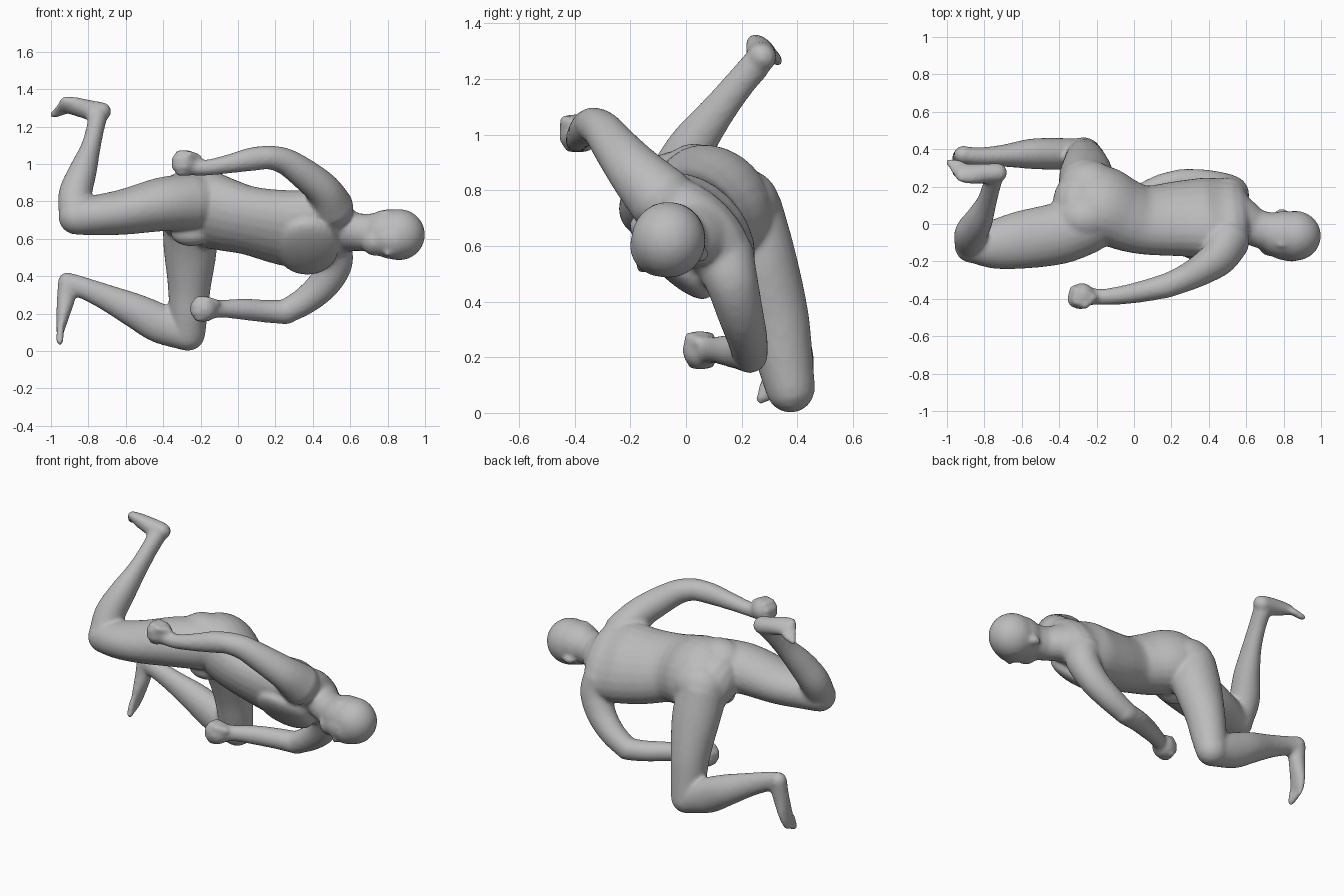
import bpy, bmesh, math
from mathutils import Vector, Matrix

SEG = 24
SWELL = 0.003                # makes up for the final softening
parts = bmesh.new()


def spline(p0, p1, p2, p3, t):
    """Catmull-Rom blend of four rows."""
    return [0.5 * (2 * b + (c - a) * t + (2 * a - 5 * b + 4 * c - d) * t * t
                   + (3 * b - a - 3 * c + d) * t ** 3)
            for a, b, c, d in zip(p0, p1, p2, p3)]


def limb(rows, side):
    """Round-ended loft through rows of (x, y, z, width radius, depth radius)."""
    side = Vector(side)
    ext = [rows[0]] + rows + [rows[-1]]
    dense = []
    for i in range(len(rows) - 1):
        dense += [spline(*ext[i:i + 4], k / 5) for k in range(5)]
    dense.append(list(rows[-1]))
    pos = [Vector(r[:3]) for r in dense]
    n = len(dense)
    rings = []
    for i, r in enumerate(dense):
        t = (pos[min(i + 1, n - 1)] - pos[max(i - 1, 0)]).normalized()
        u = (side - t * side.dot(t)).normalized()
        rings.append((pos[i], t, u, t.cross(u), r[3] + SWELL, r[4] + SWELL))

    # Rounded caps at both ends
    def cap(ring, sign):
        c, t, u, v, a, b = ring
        return [(c + t * sign * min(a, b) * math.sin(q), t, u, v,
                 a * math.cos(q), b * math.cos(q)) for q in (0.4, 0.8, 1.15, 1.45)]
    rings = cap(rings[0], -1)[::-1] + rings + cap(rings[-1], 1)
    loops = []
    for c, t, u, v, a, b in rings:
        loops.append([parts.verts.new(c + u * a * math.cos(w) + v * b * math.sin(w))
                      for w in (2 * math.pi * k / SEG for k in range(SEG))])
    for l0, l1 in zip(loops, loops[1:]):
        for k in range(SEG):
            j = (k + 1) % SEG
            parts.faces.new((l0[k], l0[j], l1[j], l1[k]))
    parts.faces.new(loops[0][::-1])
    parts.faces.new(loops[-1])


def blob(center, radii, roll=0):
    """Ellipsoid, rolled about the long body axis."""
    m = (Matrix.Translation(center) @ Matrix.Rotation(math.radians(roll), 4, 'X')
         @ Matrix.Diagonal((*radii, 1)))
    bmesh.ops.create_uvsphere(parts, u_segments=28, v_segments=18, radius=1, matrix=m)


X, Y = (1, 0, 0), (0, 1, 0)
ACROSS = (0, -0.7, 0.7)      # shoulder to shoulder

# Torso with chest, buttocks and groin
limb([(-0.28, 0.12, 0.755, 0.19, 0.15), (-0.18, 0.11, 0.76, 0.222, 0.18),
      (-0.05, 0.05, 0.725, 0.212, 0.168), (0.07, 0.02, 0.695, 0.205, 0.155),
      (0.25, 0.028, 0.66, 0.228, 0.167), (0.40, 0.035, 0.648, 0.247, 0.17),
      (0.50, 0.05, 0.655, 0.24, 0.13)], ACROSS)
blob((-0.26, 0.03, 0.83), (0.16, 0.13, 0.138))
blob((-0.24, 0.20, 0.74), (0.16, 0.14, 0.14))
blob((0.37, -0.055, 0.555), (0.17, 0.20, 0.065), -45)
blob((-0.25, 0.03, 0.63), (0.11, 0.07, 0.07))

# Neck, shoulder slopes and head
limb([(0.52, 0.05, 0.66, 0.17, 0.115), (0.585, 0.02, 0.645, 0.125, 0.10),
      (0.65, -0.02, 0.635, 0.10, 0.095), (0.76, -0.05, 0.63, 0.105, 0.105)], ACROSS)
blob((0.86, -0.063, 0.622), (0.14, 0.134, 0.137))
blob((0.81, -0.058, 0.63), (0.155, 0.128, 0.128))
limb([(0.84, -0.09, 0.60, 0.11, 0.11), (0.77, -0.095, 0.59, 0.095, 0.09),
      (0.73, -0.10, 0.58, 0.075, 0.065)], ACROSS)

# Nose and ears
limb([(0.84, -0.15, 0.535, 0.011, 0.01), (0.80, -0.16, 0.522, 0.017, 0.017)], ACROSS)
blob((0.79, -0.10, 0.735), (0.035, 0.026, 0.016), -30)
blob((0.79, 0.063, 0.565), (0.035, 0.016, 0.026), -30)

# Raised arm
limb([(0.50, -0.09, 0.77, 0.12, 0.115), (0.455, -0.175, 0.86, 0.10, 0.092),
      (0.35, -0.25, 0.95, 0.08, 0.08), (0.25, -0.30, 1.015, 0.068, 0.068),
      (0.16, -0.335, 1.037, 0.062, 0.06)], Y)
limb([(0.17, -0.33, 1.037, 0.062, 0.06), (0.07, -0.355, 1.025, 0.056, 0.06),
      (-0.05, -0.378, 1.0, 0.048, 0.048), (-0.17, -0.39, 0.98, 0.04, 0.04),
      (-0.24, -0.385, 0.985, 0.045, 0.045)], Y)

# Lowered arm
limb([(0.50, 0.135, 0.56, 0.11, 0.105), (0.515, 0.165, 0.47, 0.092, 0.095),
      (0.46, 0.195, 0.36, 0.08, 0.083), (0.36, 0.22, 0.27, 0.07, 0.072),
      (0.25, 0.23, 0.208, 0.062, 0.063)], Y)
limb([(0.26, 0.23, 0.208, 0.062, 0.063), (0.15, 0.205, 0.213, 0.06, 0.058),
      (0.03, 0.155, 0.223, 0.053, 0.054), (-0.08, 0.105, 0.226, 0.043, 0.045),
      (-0.14, 0.07, 0.225, 0.04, 0.05)], Y)

# Fists: rounded palm, curled fingers, thumb
for x, y, z, dy in ((-0.278, -0.383, 1.005, -0.052), (-0.178, 0.055, 0.225, -0.042)):
    blob((x, y, z), (0.068, 0.068, 0.070))
    for k in range(4):
        h = 0.034 * (k - 1.5)
        r = 0.023 - 3 * h * h
        bend = 6 * h * h
        limb([(x - 0.045 + bend, y + 0.03, z + h, r, r),
              (x - 0.053 + bend, y + dy * 0.6, z + h, r, r),
              (x - 0.005, y + dy + bend, z + h, r, r)], (0, 0, 1))
    limb([(x + 0.06, y - 0.01, z + 0.03, 0.02, 0.02),
          (x + 0.015, y + dy, z + 0.045, 0.019, 0.019)], (0, 0, 1))

# Stretched leg: thigh, raised shin, foot
limb([(-0.25, 0.0, 0.795, 0.155, 0.15), (-0.40, -0.05, 0.785, 0.162, 0.142),
      (-0.60, -0.085, 0.745, 0.152, 0.12), (-0.75, -0.11, 0.727, 0.128, 0.106),
      (-0.865, -0.115, 0.718, 0.092, 0.094)], Y)
limb([(-0.872, -0.11, 0.73, 0.083, 0.083), (-0.87, -0.05, 0.84, 0.086, 0.087),
      (-0.83, 0.02, 0.96, 0.072, 0.08), (-0.79, 0.11, 1.08, 0.051, 0.062),
      (-0.765, 0.19, 1.18, 0.045, 0.053), (-0.75, 0.25, 1.25, 0.048, 0.052)], X)
limb([(-0.727, 0.275, 1.28, 0.05, 0.046), (-0.79, 0.27, 1.288, 0.05, 0.05),
      (-0.87, 0.268, 1.308, 0.056, 0.04), (-0.925, 0.275, 1.317, 0.058, 0.028)],
     (0, 0.75, -0.6))

# Bent leg: thigh, trailing shin, foot
limb([(-0.26, 0.20, 0.71, 0.14, 0.15), (-0.255, 0.265, 0.55, 0.14, 0.13),
      (-0.26, 0.325, 0.35, 0.113, 0.113), (-0.265, 0.353, 0.20, 0.10, 0.10),
      (-0.27, 0.375, 0.09, 0.092, 0.087)], X)
limb([(-0.29, 0.375, 0.095, 0.08, 0.087), (-0.42, 0.375, 0.148, 0.082, 0.102),
      (-0.55, 0.375, 0.215, 0.078, 0.09), (-0.70, 0.365, 0.285, 0.056, 0.068),
      (-0.82, 0.36, 0.335, 0.047, 0.056), (-0.89, 0.365, 0.355, 0.046, 0.057)], Y)
limb([(-0.912, 0.37, 0.372, 0.046, 0.048), (-0.92, 0.36, 0.28, 0.045, 0.046),
      (-0.938, 0.345, 0.18, 0.053, 0.031), (-0.95, 0.33, 0.11, 0.051, 0.019)], Y)

# Toes, shrinking away from the big toe
for k in range(5):
    r, f = 0.017 - 0.0015 * k, k / 4 - 0.5
    w = Vector((0, -0.08, 0.064)) * f
    a = Vector((-0.925, 0.28, 1.315)) + w
    b = Vector((-0.987 + 0.011 * k, 0.29, 1.295)) + w
    limb([(*a, r, r), (*b, r, r)], Y)
    limb([(-0.95, 0.33 + 0.08 * f, 0.12, r, r),
          (-0.953, 0.31 + 0.08 * f, 0.05 + 0.007 * k, r, r)], Y)

# Fuse every part into one continuous skin
bmesh.ops.recalc_face_normals(parts, faces=parts.faces)
mesh = bpy.data.meshes.new("body")
parts.to_mesh(mesh)
parts.free()
body = bpy.data.objects.new("body", mesh)
bpy.context.collection.objects.link(body)
skin = bpy.data.materials.new("grey skin")
skin.diffuse_color = (0.5, 0.5, 0.5, 1)
mesh.materials.append(skin)
remesh = body.modifiers.new("fuse", 'REMESH')
remesh.mode = 'VOXEL'
remesh.voxel_size = 0.011
remesh.use_smooth_shade = True
soften = body.modifiers.new("soften", 'SMOOTH')
soften.factor = 0.5
soften.iterations = 10
